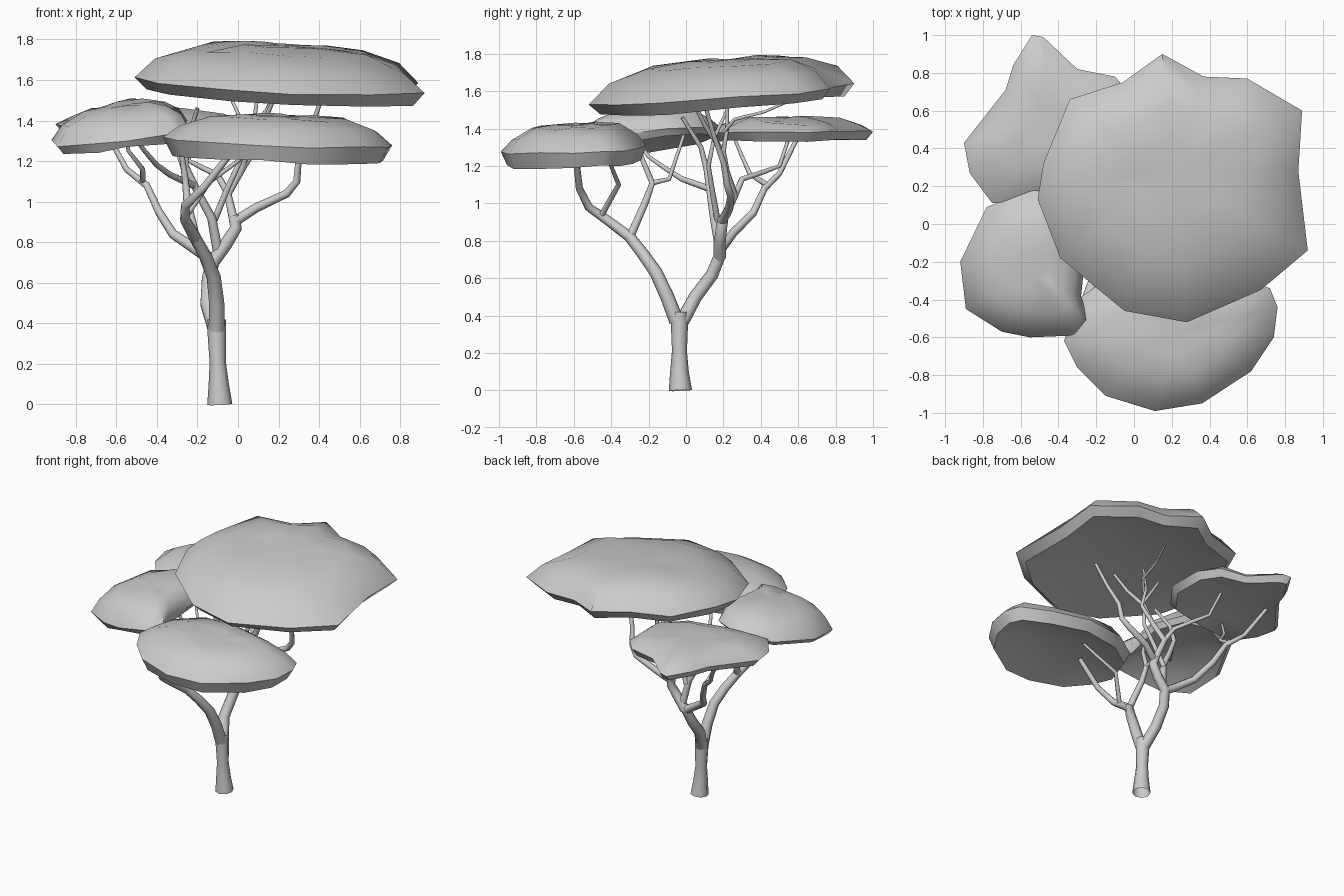
import bpy, bmesh, math, random
from mathutils import Vector

random.seed(4)
default_cube = bpy.data.objects.get("Cube")
if default_cube:
    bpy.data.objects.remove(default_cube, do_unlink=True)

# One plain grey for the whole tree
grey = bpy.data.materials.new("plain_grey")
grey.use_nodes = True
grey.diffuse_color = (0.6, 0.6, 0.6, 1)
grey.node_tree.nodes["Principled BSDF"].inputs["Base Color"].default_value = grey.diffuse_color


def activate(obj):
    bpy.ops.object.select_all(action="DESELECT")
    obj.select_set(True)
    bpy.context.view_layer.objects.active = obj


def finish(obj, angle):
    obj.data.materials.clear()
    obj.data.materials.append(grey)
    activate(obj)
    bpy.ops.object.shade_smooth_by_angle(angle=math.radians(angle))


def branch(name, points, start, end):
    """Tapered tube along a path; radius goes from start to end."""
    curve = bpy.data.curves.new(name, "CURVE")
    curve.dimensions = "3D"
    curve.bevel_depth = 1
    curve.bevel_resolution = 2
    spline = curve.splines.new("POLY")
    spline.points.add(len(points) - 1)
    for i, (knot, place) in enumerate(zip(spline.points, points)):
        knot.co = (*place, 1)
        knot.radius = start + (end - start) * i / (len(points) - 1)
    if name == "trunk":
        for knot, radius in zip(spline.points, (0.062, 0.05, 0.04, 0.046, 0.045)):
            knot.radius = radius
    obj = bpy.data.objects.new(name, curve)
    bpy.context.collection.objects.link(obj)
    activate(obj)
    bpy.ops.object.convert(target="MESH")
    finish(bpy.context.object, 60)


def canopy(name, outline, level, slope, height, drop):
    """Flattened leaf dome: rings shrink from a tilted rim to the crown,
    and turn under to a hollow underside."""
    bm = bmesh.new()
    middle = sum((Vector(p) for p in outline), Vector((0, 0))) / len(outline)

    def vert(p, lift):
        z = level + slope[0] * p.x + slope[1] * p.y + lift
        return bm.verts.new((p.x, p.y, z))

    def ring(scale, lift, wobble):
        return [vert(middle + (Vector(p) - middle) * scale,
                     lift + random.uniform(-wobble, wobble)) for p in outline]

    def bridge(lower, upper):
        for i in range(len(lower)):
            j = (i + 1) % len(lower)
            bm.faces.new((lower[i], lower[j], upper[j], upper[i]))

    def cap(loop, lift):
        tip = vert(middle, lift)
        for i in range(len(loop)):
            bm.faces.new((loop[i], loop[(i + 1) % len(loop)], tip))

    hollow = height * 0.35 - drop
    rings = [ring(0.55, hollow, 0), ring(0.92, -drop, 0.008), ring(1, 0, 0.005),
             ring(0.86, height * 0.55, 0.012), ring(0.6, height * 0.9, 0.012),
             ring(0.3, height, 0.008)]
    for lower, upper in zip(rings, rings[1:]):
        bridge(lower, upper)
    cap(rings[-1], height)
    cap(rings[0], hollow + height * 0.1)
    bmesh.ops.recalc_face_normals(bm, faces=bm.faces)
    mesh = bpy.data.meshes.new(name)
    bm.to_mesh(mesh)
    bm.free()
    obj = bpy.data.objects.new(name, mesh)
    bpy.context.collection.objects.link(obj)
    finish(obj, 50)


# Leaf canopies
canopy("top_canopy",
       [(.15, .9), (.37, .78), (.6, .77), (.89, .6), (.87, .28), (.92, -.14), (.67, -.35),
        (.28, -.52), (-.05, -.46), (-.39, -.18), (-.51, .13), (-.48, .32), (-.34, .66), (-.06, .75)],
       1.58, (-.04, .075), .18, .06)
canopy("front_canopy",
       [(.72, -.34), (.76, -.44), (.74, -.6), (.62, -.78), (.36, -.95), (.11, -.99), (-.15, -.91),
        (-.3, -.76), (-.37, -.62), (-.3, -.4), (-.1, -.26), (.2, -.21), (.5, -.26)],
       1.33, (-.04, .05), .13, .08)
canopy("right_canopy",
       [(-.53, .19), (-.78, .09), (-.92, -.2), (-.89, -.45), (-.7, -.57), (-.55, -.6),
        (-.31, -.59), (-.24, -.52), (-.28, -.38), (-.25, -.1), (-.35, .12)],
       1.444, (.13, .12), .14, .04)
canopy("back_canopy",
       [(-.54, 1), (-.48, .99), (-.3, .82), (-.1, .78), (0, .66), (0, .4), (-.15, .2),
        (-.45, .14), (-.75, .11), (-.87, .27), (-.9, .43), (-.68, .71), (-.64, .84)],
       1.375, (0, .01), .08, .045)

# Trunk and the two main limbs
branch("trunk", [(-.09, -.03, 0), (-.095, -.035, .1), (-.1, -.035, .21),
                 (-.105, -.035, .36), (-.105, -.035, .42)], .06, .045)
branch("front_limb", [(-.105, -.05, .37), (-.105, -.1, .5), (-.12, -.16, .63),
                      (-.16, -.23, .73), (-.21, -.3, .82)], .04, .03)
branch("back_limb", [(-.11, -.02, .37), (-.15, .05, .5), (-.145, .14, .62),
                     (-.12, .18, .72)], .04, .034)

# Branches of the front limb
branch("front_branch", [(-.21, -.3, .82), (-.26, -.42, .91), (-.26, -.52, .98),
                        (-.16, -.57, 1.08), (-.02, -.59, 1.26)], .03, .016)
branch("front_inner_branch", [(-.21, -.3, .82), (-.25, -.22, 1), (-.26, -.18, 1.11),
                              (-.28, -.24, 1.25), (-.32, -.26, 1.38)], .024, .01)
branch("front_twig", [(-.26, -.18, 1.11), (-.26, -.09, 1.13), (-.3, -.05, 1.25),
                      (-.36, 0, 1.4)], .014, .008)
branch("front_cross_twig", [(-.25, -.45, .94), (-.14, -.36, 1.1), (0, -.4, 1.2),
                            (.1, -.45, 1.3)], .016, .008)

# Branches of the back limb
branch("back_branch", [(-.12, .18, .71), (-.2, .19, .76), (-.32, .25, .84), (-.39, .36, .95),
                       (-.45, .42, 1.08), (-.55, .5, 1.16), (-.66, .6, 1.36)], .03, .012)
branch("back_twig", [(-.47, .43, 1.1), (-.47, .34, 1.16), (-.54, .3, 1.25),
                     (-.56, .25, 1.37)], .015, .008)
branch("left_limb", [(-.12, .18, .71), (-.06, .18, .79), (-.01, .19, .87), (-.02, .2, .93)],
       .034, .028)
branch("left_branch", [(-.02, .19, .9), (.09, .23, .97), (.24, .24, 1.04), (.29, .22, 1.1),
                       (.3, .2, 1.22), (.36, .15, 1.36), (.42, .1, 1.53)], .026, .01)
branch("upper_branch", [(-.02, .19, .9), (-.05, .26, 1.04), (.02, .22, 1.16), (.06, .18, 1.3),
                        (.14, .1, 1.42), (.2, .03, 1.56)], .024, .009)
branch("upper_twig", [(.02, .22, 1.16), (.1, .2, 1.28), (.08, .22, 1.4), (.1, .22, 1.55)],
       .016, .008)
branch("upper_back_twig", [(.08, .2, 1.38), (.14, .26, 1.45), (.16, .42, 1.49),
                           (.2, .56, 1.55)], .011, .007)
branch("middle_branch", [(-.1, .18, .76), (-.13, .15, .92), (-.2, .13, 1.05), (-.26, .11, 1.18),
                         (-.25, .08, 1.3), (-.2, -.02, 1.46)], .025, .01)
branch("right_branch", [(-.22, .12, 1.08), (-.33, -.02, 1.13), (-.4, -.1, 1.18),
                        (-.46, -.2, 1.25), (-.54, -.28, 1.36)], .018, .009)
branch("rear_inner_branch", [(-.05, .26, 1.04), (-.1, .3, 1.13), (-.18, .42, 1.17),
                             (-.24, .5, 1.2), (-.3, .56, 1.38)], .018, .009)
branch("rear_twig", [(-.12, .17, .9), (-.05, .14, 1.07), (.01, .12, 1.2), (.04, .15, 1.35),
                     (-.03, .22, 1.5)], .018, .008)
